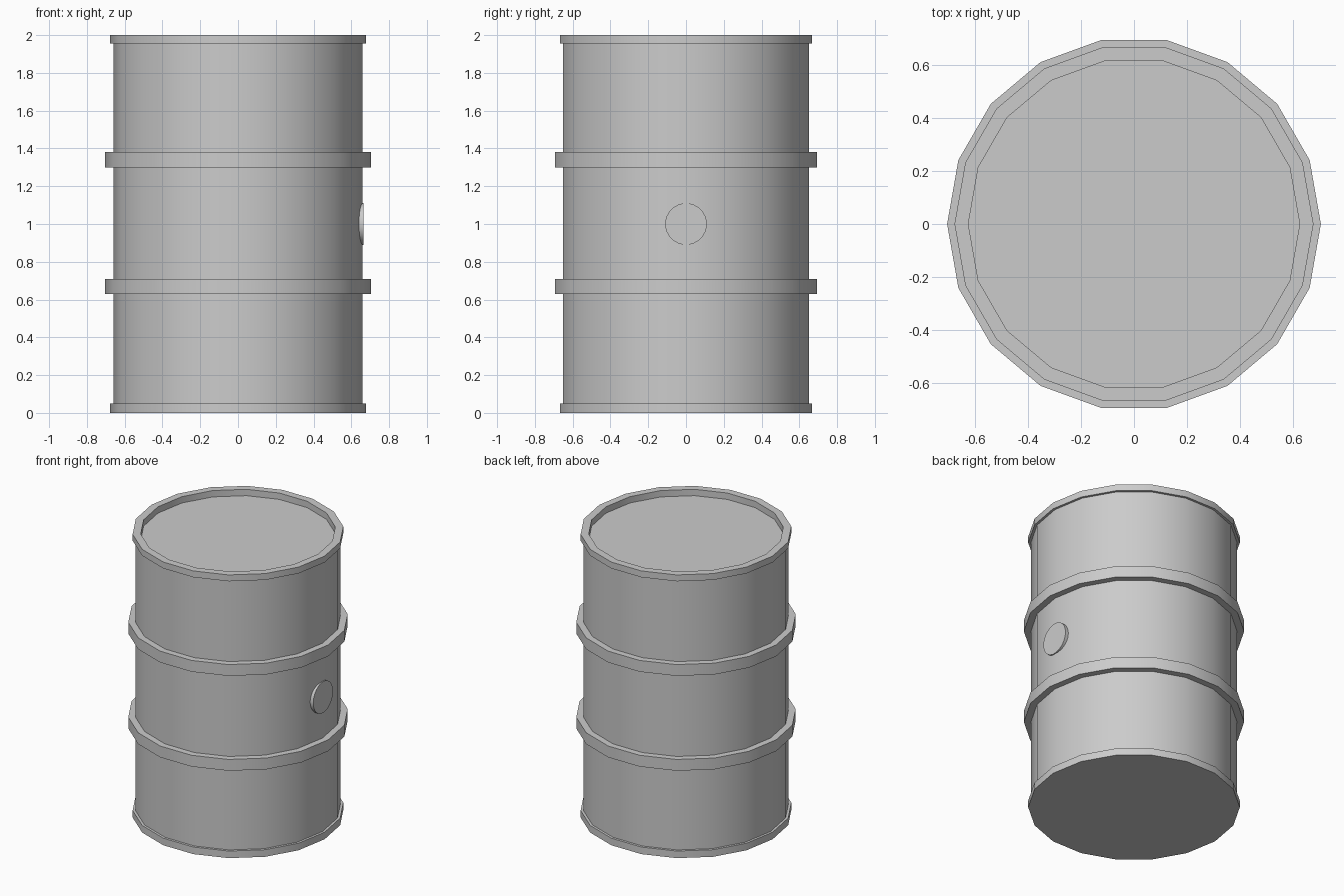
import bpy, bmesh
from math import sin, cos, radians, tau

if "Cube" in bpy.data.objects:
    bpy.data.objects.remove(bpy.data.objects["Cube"])

SIDES = 18


def lathe(name, profile, closed=False):
    """Revolve (radius, z) points; cap the ends, or join them if closed."""
    bm = bmesh.new()
    rings = [[bm.verts.new((r * cos(tau * i / SIDES), r * sin(tau * i / SIDES), z))
              for i in range(SIDES)] for r, z in profile]
    pairs = list(zip(rings, rings[1:]))
    if closed:
        pairs.append((rings[-1], rings[0]))
    else:
        bm.faces.new(rings[0])
        bm.faces.new(rings[-1])
    for a, b in pairs:
        for i in range(SIDES):
            j = (i + 1) % SIDES
            bm.faces.new((a[i], a[j], b[j], b[i]))
    bmesh.ops.recalc_face_normals(bm, faces=bm.faces)
    mesh = bpy.data.meshes.new(name)
    bm.to_mesh(mesh)
    bm.free()
    ob = bpy.data.objects.new(name, mesh)
    bpy.context.collection.objects.link(ob)
    smooth(ob)


def smooth(ob):
    bpy.ops.object.select_all(action='DESELECT')
    ob.select_set(True)
    bpy.context.view_layer.objects.active = ob
    bpy.ops.object.shade_smooth_by_angle(angle=radians(30))


# Drum shell with flat base, end rims and recessed lid
lathe("drum_body", [(0.677, 0), (0.677, 0.05), (0.66, 0.05), (0.66, 1.955),
                    (0.677, 1.955), (0.677, 2), (0.625, 2), (0.625, 1.955)])

# Two raised hoops
for label, z in (("lower", 0.63), ("upper", 1.30)):
    lathe(label + "_hoop", [(0.655, z), (0.705, z), (0.705, z + 0.08), (0.655, z + 0.08)],
          closed=True)

# Round plug on the right side
bpy.ops.mesh.primitive_cylinder_add(vertices=32, radius=0.11, depth=0.044,
                                    location=(0.643, 0, 1), rotation=(0, radians(90), 0))
plug = bpy.context.object
plug.name = "side_plug"
smooth(plug)
